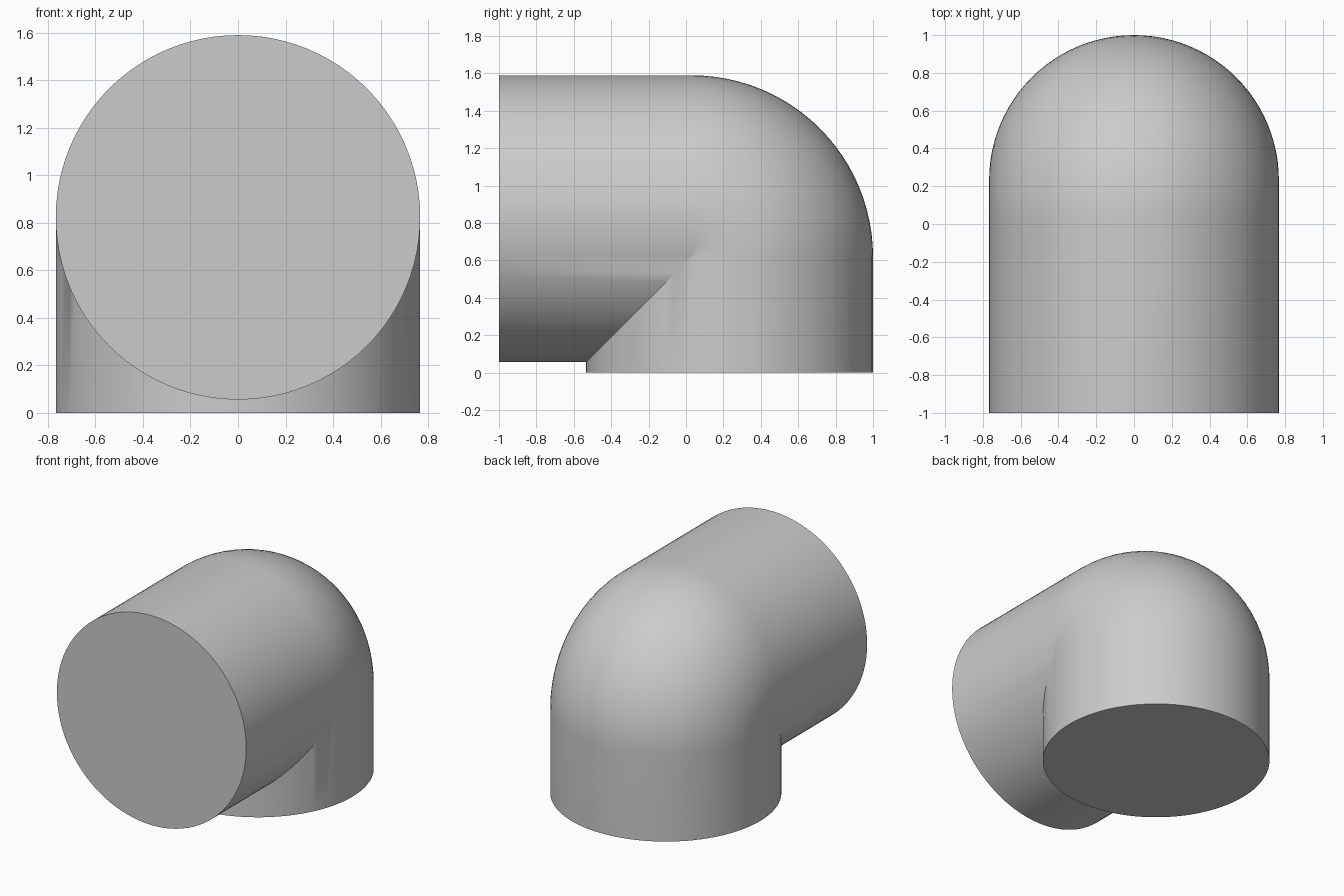
import bpy, bmesh, math

cube = bpy.data.objects.get("Cube")
if cube:
    bpy.data.objects.remove(cube, do_unlink=True)

RADIUS = 0.767            # pipe radius
BEND = 0.203              # bend radius of the centre line
BEND_Y, BEND_Z = 0.03, 0.62
FRONT_Y = -1.0
SIDES, STEPS = 96, 24


def section(place):
    """One ring of the pipe; place maps the offset from the bend axis to (y, z)."""
    ring = []
    for i in range(SIDES):
        a = math.tau * i / SIDES
        y, z = place(BEND + RADIUS * math.cos(a))
        ring.append(bm.verts.new((RADIUS * math.sin(a), y, z)))
    return ring


def bend_place(angle):
    """Outer side turns round the bend axis, inner side meets in a mitre."""
    def place(u):
        if u <= 0:
            return BEND_Y + u, BEND_Z + u
        return BEND_Y + u * math.sin(angle), BEND_Z + u * math.cos(angle)
    return place


bm = bmesh.new()

# Horizontal arm, bend and vertical arm as one sweep
rings = [section(lambda u: (FRONT_Y, BEND_Z + u))]
rings += [section(bend_place(math.pi / 2 * k / STEPS)) for k in range(STEPS + 1)]
rings.append(section(lambda u: (BEND_Y + u, 0.0)))
for a, b in zip(rings, rings[1:]):
    for i in range(SIDES):
        j = (i + 1) % SIDES
        bm.faces.new((a[i], a[j], b[j], b[i]))

# Flat end caps
bm.faces.new(rings[0])
bm.faces.new(rings[-1])

# Close the mitre seam
bmesh.ops.remove_doubles(bm, verts=bm.verts, dist=1e-5)
bmesh.ops.recalc_face_normals(bm, faces=bm.faces)

mesh = bpy.data.meshes.new("pipe_elbow")
bm.to_mesh(mesh)
bm.free()
elbow = bpy.data.objects.new("pipe_elbow", mesh)
bpy.context.collection.objects.link(elbow)

# Plain grey
grey = bpy.data.materials.new("plain_grey")
grey.use_nodes = True
colour = (0.6, 0.6, 0.6, 1.0)
grey.diffuse_color = colour
grey.node_tree.nodes["Principled BSDF"].inputs["Base Color"].default_value = colour
mesh.materials.append(grey)

bpy.ops.object.select_all(action="DESELECT")
elbow.select_set(True)
bpy.context.view_layer.objects.active = elbow
bpy.ops.object.shade_smooth_by_angle(angle=math.radians(30))
